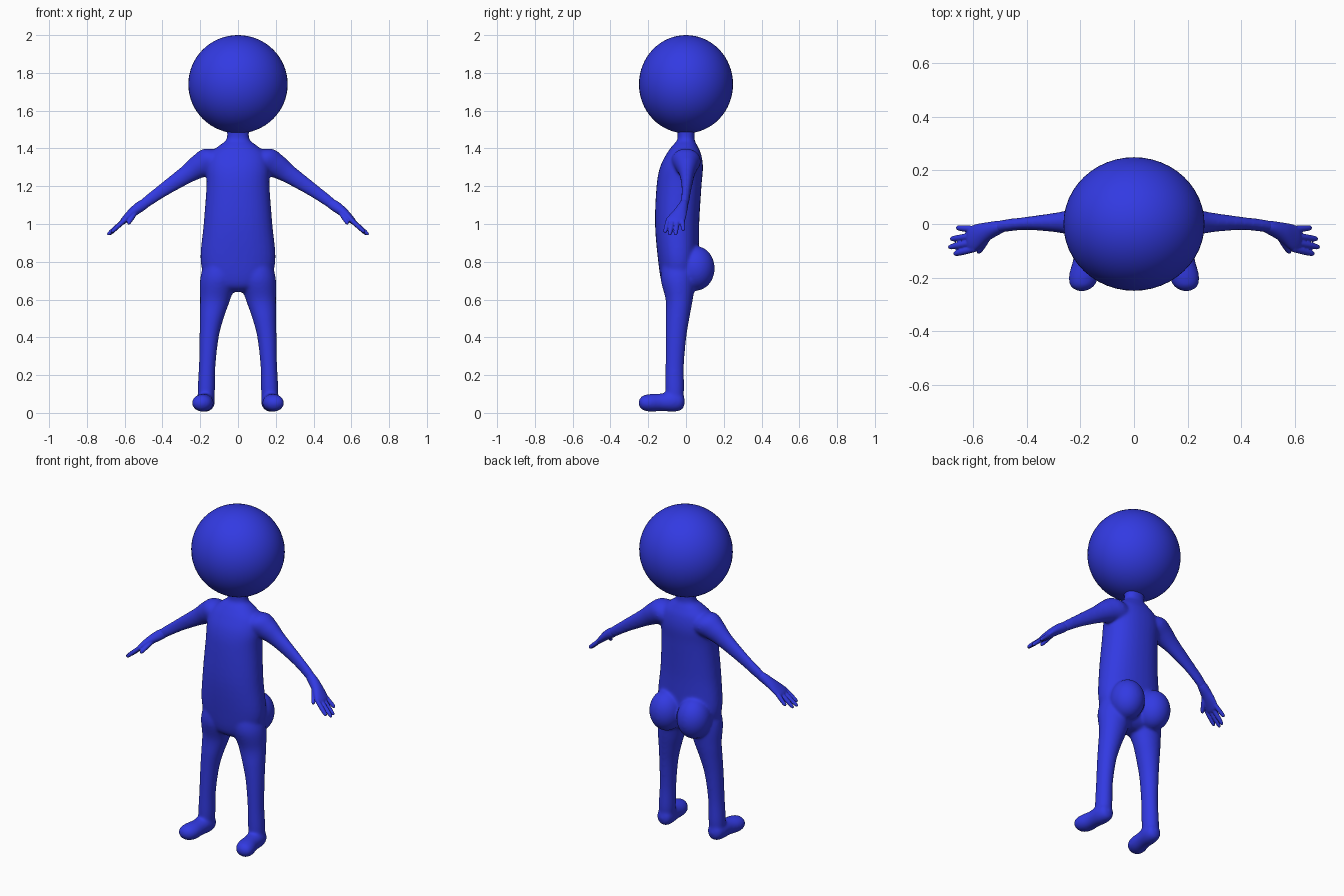
import bpy, bmesh, math
from mathutils import Vector, Matrix

cube = bpy.data.objects.get("Cube")
if cube:
    bpy.data.objects.remove(cube, do_unlink=True)

blue = bpy.data.materials.new("royal blue")
blue.use_nodes = True
colour = (0.032, 0.042, 0.76, 1)
blue.diffuse_color = colour
blue.node_tree.nodes["Principled BSDF"].inputs["Base Color"].default_value = colour

X, Y, Z = Vector((1, 0, 0)), Vector((0, 1, 0)), Vector((0, 0, 1))
SIDES, STEPS = 32, 5


def spline(rows):
    """Smooth in-between rows through the given rows."""
    p = [Vector(r) for r in rows]
    p = [p[0]] + p + [p[-1]]
    out = []
    for a, b, c, d in zip(p, p[1:], p[2:], p[3:]):
        for i in range(STEPS):
            t = i / STEPS
            out.append(0.5 * (2 * b + (c - a) * t + (2 * a - 5 * b + 4 * c - d) * t * t
                              + (3 * b - a - 3 * c + d) * t ** 3))
    return out + [p[-1]]


def loft(bm, rows, u, v, side=1, power=1.0):
    """Closed tube; each row is x, y, z, radius along u, radius along v."""
    def bend(w):
        return math.copysign(abs(w) ** power, w)
    rings = []
    for r in spline(rows):
        ring = []
        for k in range(SIDES):
            a = math.tau * k / SIDES
            co = (Vector(r[:3]) + u * (max(r[3], 0.002) * bend(math.cos(a)))
                  + v * (max(r[4], 0.002) * bend(math.sin(a))))
            ring.append(bm.verts.new((co.x * side, co.y, co.z)))
        rings.append(ring)
    faces = [bm.faces.new(rings[0]), bm.faces.new(rings[-1])]
    for lo, hi in zip(rings, rings[1:]):
        for k in range(SIDES):
            n = (k + 1) % SIDES
            faces.append(bm.faces.new((lo[k], lo[n], hi[n], hi[k])))
    bmesh.ops.recalc_face_normals(bm, faces=faces)


def ball(bm, centre, radii):
    m = Matrix.Translation(centre) @ Matrix.Diagonal((*radii, 1))
    bmesh.ops.create_uvsphere(bm, u_segments=48, v_segments=32, radius=1, matrix=m)


def finish(bm, name, voxel=0, smooth=0):
    mesh = bpy.data.meshes.new(name)
    bm.to_mesh(mesh)
    bm.free()
    mesh.materials.append(blue)
    mesh.shade_smooth()
    ob = bpy.data.objects.new(name, mesh)
    bpy.context.collection.objects.link(ob)
    if voxel:
        # Fuse the overlapping volumes and soften the joins
        fuse = ob.modifiers.new("fuse", 'REMESH')
        fuse.mode = 'VOXEL'
        fuse.voxel_size = voxel
        fuse.use_smooth_shade = True
        soften = ob.modifiers.new("soften", 'SMOOTH')
        soften.factor = 0.5
        soften.iterations = smooth
    return ob


# Head
bm = bmesh.new()
ball(bm, (0, 0, 1.74), (0.263, 0.249, 0.26))
finish(bm, "head")

# Torso and neck
bm = bmesh.new()
loft(bm, [
    (0, -0.04, 0.64, 0.05, 0.04), (0, -0.04, 0.68, 0.15, 0.085),
    (0, -0.04, 0.8, 0.198, 0.107), (0, -0.047, 1.0, 0.182, 0.117),
    (0, -0.037, 1.2, 0.167, 0.119), (0, -0.024, 1.3, 0.168, 0.114),
    (0, -0.012, 1.37, 0.15, 0.092), (0, -0.006, 1.415, 0.1, 0.066),
    (0, 0, 1.45, 0.06, 0.045), (0, 0, 1.52, 0.062, 0.05)], X, Y, power=0.9)

arm_v = Vector((0.58, 0, 0.81))
for s in (1, -1):
    # Legs
    loft(bm, [
        (0.1, -0.04, 0.85, 0.06, 0.07), (0.102, -0.042, 0.72, 0.097, 0.093),
        (0.121, -0.036, 0.6, 0.08, 0.072), (0.139, -0.045, 0.5, 0.063, 0.063),
        (0.153, -0.053, 0.4, 0.051, 0.055), (0.163, -0.06, 0.25, 0.044, 0.049),
        (0.168, -0.06, 0.12, 0.046, 0.05), (0.17, -0.06, 0.05, 0.04, 0.04)], X, Y, s)
    # Feet
    loft(bm, [
        (0.17, -0.006, 0.06, 0.01, 0.01), (0.17, -0.02, 0.06, 0.038, 0.042),
        (0.172, -0.06, 0.06, 0.05, 0.054), (0.178, -0.13, 0.056, 0.049, 0.047),
        (0.187, -0.19, 0.053, 0.056, 0.047), (0.193, -0.232, 0.053, 0.045, 0.037),
        (0.195, -0.252, 0.053, 0.012, 0.01)], X, Z, s)
    # Buttocks
    ball(bm, (s * 0.092, 0.052, 0.765), (0.096, 0.1, 0.118))
    # Arms
    loft(bm, [
        (0.04, -0.005, 1.345, 0.05, 0.05), (0.13, 0, 1.335, 0.078, 0.079),
        (0.2, 0.004, 1.307, 0.06, 0.066), (0.27, 0.006, 1.263, 0.04, 0.05),
        (0.4, 0.002, 1.177, 0.025, 0.036), (0.5, -0.01, 1.105, 0.023, 0.028),
        (0.56, -0.035, 1.06, 0.012, 0.012)], Y, arm_v, s)
finish(bm, "body", 0.0065, 22)

# Hands: palm, four fingers and a thumb
hand_v = Vector((0.71, 0, 0.71))
fingertips = [(0.662, -0.014, 0.965), (0.685, -0.056, 0.942),
              (0.692, -0.087, 0.942), (0.672, -0.112, 0.955)]
for s, label in ((1, "left"), (-1, "right")):
    bm = bmesh.new()
    loft(bm, [
        (0.45, -0.003, 1.14, 0.01, 0.01), (0.5, -0.012, 1.105, 0.024, 0.028),
        (0.55, -0.03, 1.068, 0.036, 0.026), (0.59, -0.05, 1.032, 0.049, 0.02),
        (0.612, -0.056, 1.01, 0.044, 0.015), (0.622, -0.058, 1.0, 0.02, 0.006)], Y, hand_v, s)
    digits = [(Vector((0.592, -0.02 - 0.024 * i, 1.028)), Vector(tip))
              for i, tip in enumerate(fingertips)]
    digits.append((Vector((0.545, -0.05, 1.058)), Vector((0.582, -0.108, 1.0))))
    for root, tip in digits:
        along = (tip - root).normalized()
        u = along.cross(hand_v).normalized()
        v = u.cross(along)
        rows = [(*root.lerp(tip, t), r, r) for t, r in
                ((0, 0.012), (0.4, 0.0125), (0.8, 0.011), (0.95, 0.008), (1.0, 0.003))]
        loft(bm, rows, u, v, s)
    finish(bm, label + "_hand", 0.0035, 5)
